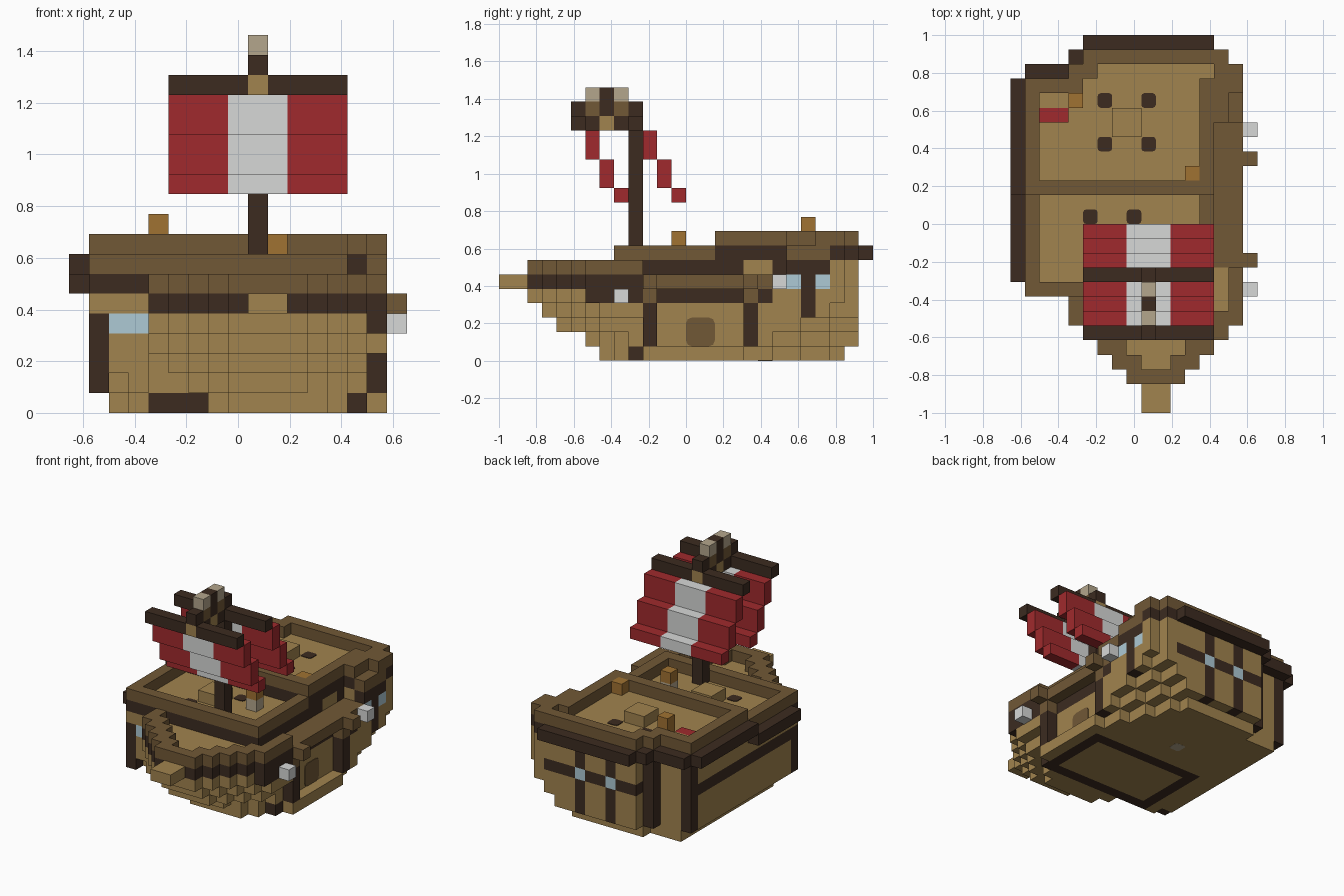
import bpy
import bmesh
from mathutils import Vector

cube = bpy.data.objects.get("Cube")
if cube:
    bpy.data.objects.remove(cube)

U = 2 / 26                            # edge of one block
ORIGIN = Vector((-8.5 * U, -1, 0))


def material(name, rgb):
    col = [((c / 255 + 0.055) / 1.055) ** 2.4 for c in rgb] + [1]
    mat = bpy.data.materials.new(name)
    mat.use_nodes = True
    mat.diffuse_color = col
    mat.node_tree.nodes["Principled BSDF"].inputs["Base Color"].default_value = col
    return mat


MATS = {
    "tan": material("tan_planks", (161, 131, 78)),
    "brown": material("brown_rail", (113, 88, 54)),
    "dark": material("dark_timber", (60, 43, 32)),
    "red": material("red_cloth", (160, 42, 45)),
    "white": material("white_cloth", (215, 216, 215)),
    "blue": material("pale_blue_glass", (174, 202, 213)),
    "orange": material("orange_wood", (160, 114, 50)),
    "stone": material("warm_grey", (180, 166, 140)),
}
ORDER = list(MATS)
blocks = {}                           # cell -> (part, colour)


def span(v):
    return range(v[0], v[1] + 1) if isinstance(v, tuple) else (v,)


def fill(part, colour, x, y, z):
    """Fill inclusive cell ranges; later fills replace earlier ones."""
    for i in span(x):
        for j in span(y):
            for k in span(z):
                blocks[i, j, k] = (part, colour)


# Bottom layer with a dark keel frame
fill("hull", "tan", (2, 15), (10, 22), 0)
fill("hull", "tan", (5, 14), 23, 0)
fill("hull", "tan", 3, 9, 0)
fill("hull", "tan", (7, 13), 8, 0)
fill("hull", "tan", (8, 12), 7, 0)
for y in (9, 15):
    fill("keel_frame", "dark", (4, 14), y, 0)
for x in (4, 14):
    fill("keel_frame", "dark", x, (9, 15), 0)

# Stepped bow, layer by layer, with recessed fore deck
for z, start in enumerate((6, 4, 3, 2, 2, 2), 1):
    for y in range(start, 10):
        half = min(5 if z < 3 else 6, 2 + y - start)
        inner = min(y - 2, 5)
        left, right = 10 - half, 9 + half
        if z < 5:
            fill("bow", "tan", (left, right), y, z)
        elif z == 5:
            fill("bow_trim", "dark", (left, right), y, z)
            fill("fore_deck", "tan", (10 - inner, 9 + inner), y, z)
        else:
            fill("bow_rail", "brown", (left, 9 - inner), y, z)
            fill("bow_rail", "brown", (10 + inner, right), y, z)
fill("bow_trim", "dark", 15, (6, 9), 4)
fill("bowsprit", "tan", (9, 10), (0, 1), 5)

# Main body, up to the middle deck and the raised rear deck
fill("hull", "tan", (1, 13), (9, 22), (1, 6))
fill("hull", "tan", (1, 3), 8, (2, 5))
fill("hull", "tan", 3, 8, 1)
fill("hull", "tan", 14, (9, 24), (1, 5))
fill("rear_deck", "tan", (1, 13), (15, 22), (6, 7))
fill("rear_deck", "tan", (4, 13), 23, (1, 7))
fill("rear_deck", "tan", (5, 13), 24, (1, 7))
fill("rear_deck", "tan", 14, (20, 24), (6, 7))
fill("hull", "tan", 15, (18, 23), (1, 4))
fill("hull", "tan", 15, (20, 23), (5, 7))

# Undercut the rear left corner in steps
for x in range(12, 16):
    for z in range(4):
        for y in range(23 + 2 * z - 2 * (x - 12), 25):
            blocks.pop((x, y, z), None)

# Middle deck trim and rail
fill("middle_trim", "dark", 0, (9, 14), 6)
fill("middle_trim", "dark", (1, 13), 8, 6)
fill("middle_trim", "dark", 13, (9, 16), 6)
fill("middle_rail", "brown", (1, 13), 8, 7)
for x in (1, 13):
    fill("middle_rail", "brown", x, (8, 14), 7)

# Rear deck trim and rail
fill("rear_trim", "dark", 0, (15, 22), 7)
fill("rear_trim", "dark", (1, 3), 23, 7)
fill("rear_trim", "dark", 4, 24, 7)
fill("rear_trim", "dark", (5, 13), 25, 7)
fill("rear_trim", "dark", (2, 13), 15, 7)
fill("rear_trim", "dark", 13, (15, 19), 7)
fill("rear_trim", "dark", 13, 19, 6)
fill("rear_trim", "dark", 14, (20, 24), 7)
fill("rear_trim", "dark", 15, 23, 7)
fill("rear_trim", "dark", 15, (20, 22), 6)
fill("rear_rail", "brown", 15, (20, 22), 7)
fill("rear_rail", "brown", (1, 13), 15, 8)
fill("rear_rail", "brown", 1, (15, 22), 8)
fill("rear_rail", "brown", (1, 4), 22, 8)
fill("rear_rail", "brown", (4, 5), 23, 8)
fill("rear_rail", "brown", (5, 14), 24, 8)
fill("rear_rail", "brown", 13, (15, 22), 8)
fill("rear_rail", "brown", 14, (20, 23), 8)
fill("rear_rail", "brown", 15, (22, 23), 8)

# Side gallery with posts, and two guns
fill("gallery", "brown", (14, 15), (10, 19), 5)
fill("gallery_trim", "dark", 14, (11, 16), 4)
for y in (10, 17):
    fill("gallery", "brown", 16, y, 5)
    fill("gallery", "brown", 15, y, 4)
    fill("gallery_post", "dark", 15, y, (1, 3))
fill("gallery_trim", "dark", 15, 18, 4)
fill("front_gun", "white", 16, 8, 4)
fill("rear_gun", "white", 16, 19, 5)

# Side and stern windows, posts and bands
fill("side_post", "dark", 15, 21, (3, 5))
for y in (20, 22):
    fill("side_window", "blue", 15, y, 5)
fill("side_band", "dark", 1, (9, 22), 4)
fill("stern_band", "dark", (5, 13), 24, 4)
for x in (7, 10):
    fill("stern_post", "dark", x, 24, (1, 6))
    fill("stern_window", "blue", x, 24, 4)
fill("corner_post", "dark", 1, 22, (1, 6))
fill("corner_post", "dark", 4, 23, (1, 6))
fill("corner_post", "dark", 1, 8, (1, 4))
fill("front_window", "blue", (2, 3), 8, 4)

# Deck furniture
fill("rear_table", "tan", (7, 8), (19, 20), 8)
fill("middle_table", "tan", (6, 7), (11, 12), 7)
fill("tall_barrel", "orange", 4, 21, (8, 9))
fill("small_barrel", "orange", 12, 16, 8)
fill("wheel_stand", "stone", 10, 12, 7)
fill("wheel", "orange", 10, 12, 8)

# Mast, two yards and stepped sails
fill("mast", "dark", 9, 9, (7, 17))
for y in (5, 9):
    fill("yard", "dark", (5, 13), y, 16)
    fill("yard_clamp", "tan", 9, y, 16)
    fill("mast_top", "dark", 9, y, 17)
for y in (6, 8):
    fill("mast_top", "dark", 9, y, 16)
    fill("mast_top", "brown", 9, y, 17)
    fill("mast_lamp", "stone", 9, y, 18)
fill("mast_top", "dark", 9, 7, (17, 18))
fill("mast_top", "tan", 9, 7, 16)
for name, y in (("front_sail", 6), ("rear_sail", 10)):
    for step, z in enumerate(((14, 15), (12, 13), 11)):
        fill(name, "red", (5, 13), y + step, z)
        fill(name, "white", (8, 10), y + step, z)


def finish(name, bm):
    mesh = bpy.data.meshes.new(name)
    bm.to_mesh(mesh)
    bm.free()
    for mat in MATS.values():
        mesh.materials.append(mat)
    obj = bpy.data.objects.new(name, mesh)
    bpy.context.collection.objects.link(obj)
    return obj


# One mesh per part, made only of the exposed block faces
AXES = [Vector(a) for a in ((1, 0, 0), (0, 1, 0), (0, 0, 1))]
for part in dict.fromkeys(p for p, c in blocks.values()):
    bm = bmesh.new()
    corners = {}
    for cell, (owner, colour) in blocks.items():
        if owner != part:
            continue
        centre = Vector(cell) + Vector((0.5, 0.5, 0.5))
        for n in range(3):
            for sign in (1, -1):
                out = AXES[n] * sign
                if tuple(int(c) for c in Vector(cell) + out) in blocks:
                    continue
                a, b = AXES[(n + 1) % 3], AXES[(n + 2) % 3] * sign
                verts = []
                for p in (-a - b, a - b, a + b, b - a):
                    pos = centre + (out + p) / 2
                    key = tuple(round(c) for c in pos)
                    if key not in corners:
                        corners[key] = bm.verts.new(ORIGIN + pos * U)
                    verts.append(corners[key])
                bm.faces.new(verts).material_index = ORDER.index(colour)
    finish(part, bm)


def slab(name, colour, x, y, z, size, spin=None):
    """Small detail centred on block coordinates, rounded about one axis."""
    bm = bmesh.new()
    bmesh.ops.create_cube(bm, size=1)
    if spin:
        edges = [e for e in bm.edges
                 if abs((e.verts[0].co - e.verts[1].co)[spin - 1]) > 0.5]
        bmesh.ops.bevel(bm, geom=edges, offset=0.2, segments=2, affect="EDGES", profile=0.5)
    for f in bm.faces:
        f.material_index = ORDER.index(colour)
    obj = finish(name, bm)
    obj.location = ORIGIN + Vector((x, y, z)) * U
    obj.scale = Vector(size) * U


# Stools, bed, door and hull plug
for left, front, z in ((6, 18, 8), (5, 10, 7)):
    for x in (left, left + 3):
        for y in (front, front + 3):
            slab("stool", "dark", x + 0.5, y + 0.5, z, (1, 1, 0.1), 3)
slab("bed_blanket", "red", 3, 20.5, 8.25, (2, 1, 0.5))
slab("bed_pillow", "tan", 3, 21.5, 8.25, (2, 1, 0.5))
slab("door", "brown", 15, 14, 2, (0.1, 2, 2), 1)
slab("hull_plug", "stone", 8.5, 18.5, 0, (1, 1, 0.02), 3)
